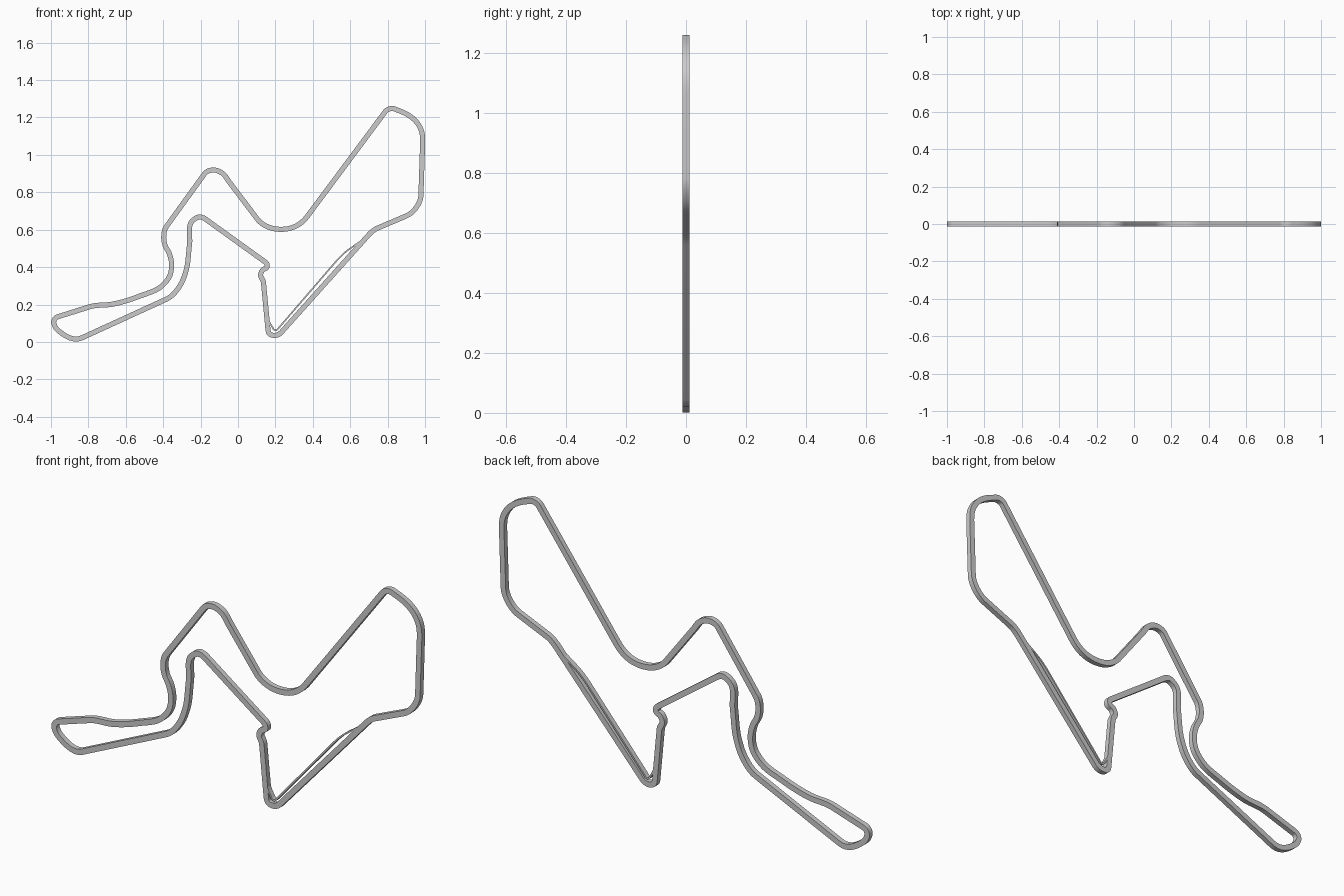
import bpy, bmesh
from mathutils import Vector

if "Cube" in bpy.data.objects:
    bpy.data.objects.remove(bpy.data.objects["Cube"])

DEPTH = 0.0125  # half thickness along y

# centre line of the closed circuit (x, z)
TRACK = [
    (-0.985, .11), (-.965, .134), (-.793, .188), (-.67, .202), (-.526, .245), (-.403, .303),
    (-.366, .351), (-.355, .415), (-.368, .474), (-.39, .517), (-.397, .565), (-.382, .618),
    (-.179, .899), (-.136, .919), (-.088, .905), (-.045, .853), (.104, .656), (.158, .616),
    (.232, .602), (.307, .618), (.371, .672), (.788, 1.232), (.82, 1.248), (.857, 1.238),
    (.959, 1.17), (.976, 1.141), (.986, 1.03), (.978, .784), (.957, .725), (.9, .674),
    (.745, .608), (.692, .565), (.232, .052), (.198, .035), (.168, .044), (.16, .068),
    (.136, .319), (.121, .362), (.131, .383), (.156, .402), (.147, .426), (-.174, .657),
    (-.207, .668), (-.241, .65), (-.259, .522), (-.28, .373), (-.309, .303), (-.382, .229),
    (-.804, .036), (-.863, .0155), (-.943, .047), (-.978, .082)]

# thin side lane inside the lower corner
LANE = [(.148, .21), (.18, .085), (.2, .062), (.222, .08), (.515, .42), (.56, .468), (.65, .535)]


def smooth_path(pts, closed, steps=8, straight=0.165):
    """Rounded path: long spans stay straight, short spans are curved."""
    p = [Vector(q) for q in pts]
    n = len(p)
    tangents = []
    for i in range(n):
        a = p[i] - p[i - 1] if closed or i else p[1] - p[0]
        b = p[(i + 1) % n] - p[i] if closed or i < n - 1 else a
        if max(a.length, b.length) > straight:
            t = a if a.length > b.length else b
        else:
            t = a.normalized() * b.length + b.normalized() * a.length
        tangents.append(t.normalized())
    out = []
    for i in range(n if closed else n - 1):
        j = (i + 1) % n
        length = (p[j] - p[i]).length
        count = 1 if length > straight else steps
        for k in range(count):
            s = k / count
            out.append(p[i] * (2*s**3 - 3*s**2 + 1) + p[j] * (3*s**2 - 2*s**3)
                       + tangents[i] * length * (s**3 - 2*s**2 + s)
                       + tangents[j] * length * (s**3 - s**2))
    if not closed:
        out.append(p[-1])
    return out


def ribbon(name, pts, half_width, closed):
    """Sweep a rectangular section along a path in the xz plane."""
    path = smooth_path(pts, closed)
    n = len(path)
    bm = bmesh.new()
    rings = []
    for i, c in enumerate(path):
        prev = path[i - 1] if closed or i else c
        nxt = path[(i + 1) % n] if closed or i < n - 1 else c
        d = (nxt - prev).normalized()
        side = Vector((-d.y, d.x)) * half_width
        rings.append([bm.verts.new((c.x + s * side.x, y, c.y + s * side.y))
                      for s, y in ((1, -DEPTH), (-1, -DEPTH), (-1, DEPTH), (1, DEPTH))])
    for i in range(n if closed else n - 1):
        a, b = rings[i], rings[(i + 1) % n]
        for k in range(4):
            m = (k + 1) % 4
            bm.faces.new((a[k], a[m], b[m], b[k]))
    if not closed:
        bm.faces.new(rings[0])
        bm.faces.new(rings[-1][::-1])
    bmesh.ops.recalc_face_normals(bm, faces=bm.faces)
    mesh = bpy.data.meshes.new(name)
    bm.to_mesh(mesh)
    bm.free()
    obj = bpy.data.objects.new(name, mesh)
    bpy.context.collection.objects.link(obj)
    bpy.ops.object.select_all(action='DESELECT')
    obj.select_set(True)
    bpy.context.view_layer.objects.active = obj
    bpy.ops.object.shade_smooth_by_angle()
    return obj


ribbon("circuit_track", TRACK, 0.0135, True)
ribbon("side_lane", LANE, 0.004, False)
